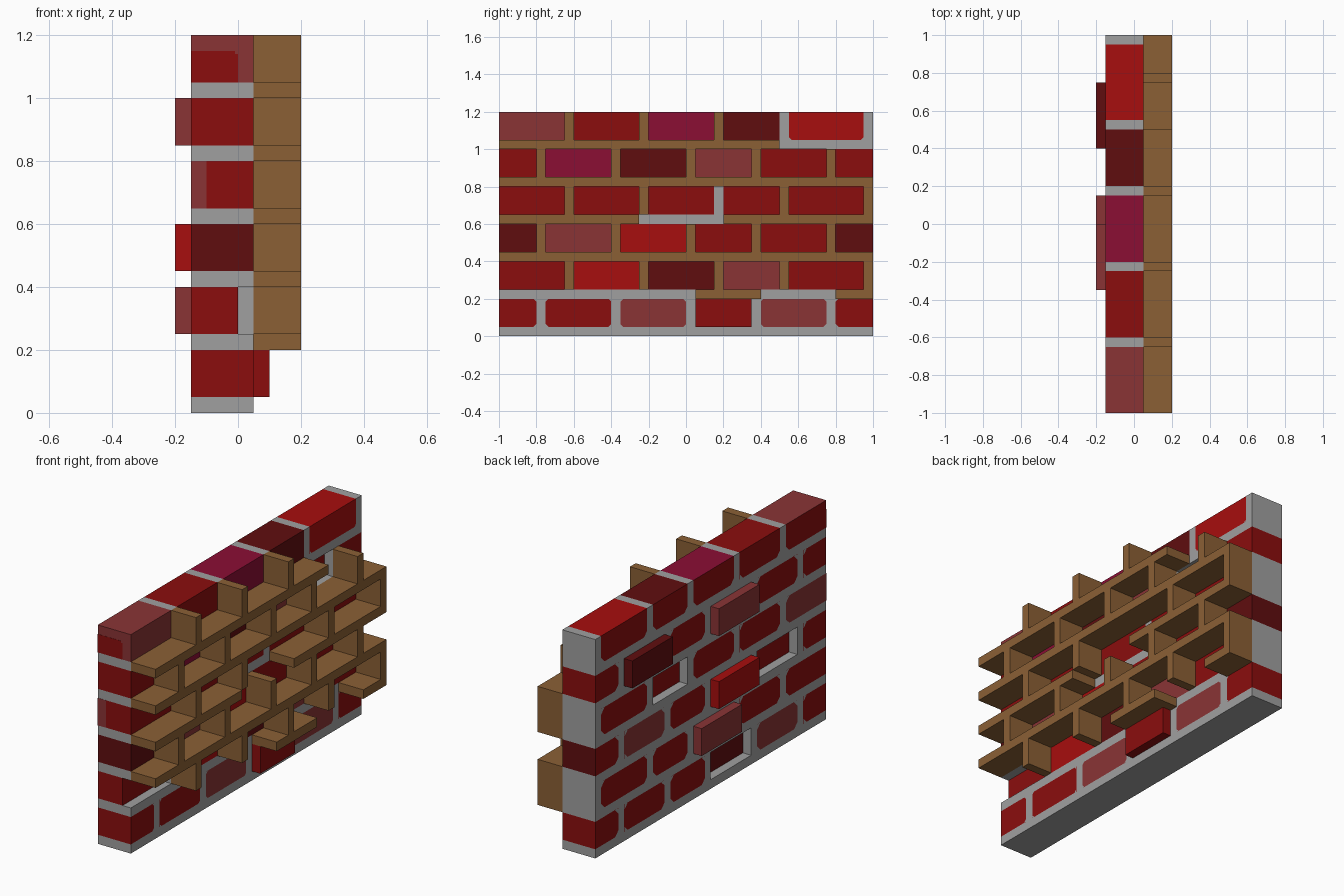
import bpy
import bmesh
from mathutils import Vector

if "Cube" in bpy.data.objects:
    bpy.data.objects.remove(bpy.data.objects["Cube"], do_unlink=True)


def linear(v):
    v /= 255
    return v / 12.92 if v < 0.04 else ((v + 0.055) / 1.055) ** 2.4


def material(name, r, g, b):
    colour = (linear(r), linear(g), linear(b), 1)
    mat = bpy.data.materials.new(name)
    mat.use_nodes = True
    mat.diffuse_color = colour
    mat.node_tree.nodes["Principled BSDF"].inputs["Base Color"].default_value = colour
    return mat


GREY = material("grey mortar", 160, 160, 160)
BROWN = material("brown mortar", 139, 96, 53)
BRICK = {
    "R": material("red brick", 139, 13, 13),
    "B": material("bright red brick", 167, 14, 14),
    "D": material("dark red brick", 96, 13, 15),
    "L": material("faded red brick", 138, 52, 53),
    "M": material("maroon brick", 139, 14, 52),
}

BACK, FACE, RIM = -0.15, 0.05, 0.2   # wall back, wall face, outer mortar
JOINT, COURSE, HEIGHT = 0.05, 0.2, 1.2


def finish(name, bm, mats):
    mesh = bpy.data.meshes.new(name)
    bm.to_mesh(mesh)
    bm.free()
    for mat in mats:
        mesh.materials.append(mat)
    obj = bpy.data.objects.new(name, mesh)
    bpy.context.collection.objects.link(obj)
    return obj


def add_box(bm, xs, ys, zs):
    verts = bmesh.ops.create_cube(bm, size=1)["verts"]
    for v in verts:
        v.co = [lo + (c + 0.5) * (hi - lo) for c, (lo, hi) in zip(v.co, (xs, ys, zs))]


def boxes(name, mat, parts):
    bm = bmesh.new()
    for part in parts:
        add_box(bm, *part)
    return finish(name, bm, [mat])


def brick(name, xs, ys, zs, front, back):
    obj = boxes(name, BRICK[front], [(xs, ys, zs)])
    obj.data.materials.append(BRICK[back])
    for poly in obj.data.polygons:
        if poly.normal.x < -0.5:
            poly.material_index = 1


def add_fillets(bm, x, ys, zs, size, side):
    """Small mortar triangles over the corners of a flush brick."""
    for y, sy in zip(ys, (1, -1)):
        for z, sz in zip(zs, (1, -1)):
            if abs(y) > 0.99 or z > HEIGHT - 0.01:
                continue
            pts = [Vector((x, y, z)), Vector((x, y + sy * size, z)),
                   Vector((x, y, z + sz * size))]
            if sy * sz * side < 0:
                pts.reverse()
            bm.faces.new([bm.verts.new(p) for p in pts])


# Left ends of the upright joints in the two kinds of course
JOINTS = ((-0.8, -0.4, 0, 0.35, 0.75), (-0.65, -0.25, 0.15, 0.5, 0.95))
FRONT = ("RRLRLR", "RBDLR", "DLBRRD", "RRRRR", "RMDLRR", "LRMDB")
REAR = ("RLDRRR", "RRLRR", "RRBRLR", "LRRRR", "RRLRDR", "RRRRR")

PROUD_BACK = {(1, 2), (2, 2), (4, 2), (4, 4)}
SUNK_BACK = {(0, 2), (2, 1), (3, 3)}
SUNK_FRONT = {(1, 0), (4, 4)}
PROUD_FRONT = {(0, 3)}
BARE_FRONT = {(0, n) for n in range(6)} | {(5, 4)}
BARE_JOINTS = {(0, n) for n in range(5)} | {(3, 2), (5, 3), (5, 4)}

# Bricks, course by course
upright, rim = [], []
fillets = bmesh.new()
for row in range(6):
    zs = (row * COURSE + JOINT, (row + 1) * COURSE)
    joints = JOINTS[row % 2]
    starts = [-1] + [j + JOINT for j in joints]
    for n, ys in enumerate(zip(starts, list(joints) + [1])):
        if ys[1] - ys[0] < 0.01:
            continue
        key = (row, n)
        front, back = FRONT[row][n], REAR[row][n]
        x0 = BACK + JOINT if key in SUNK_BACK else BACK
        x1 = FACE
        if key in SUNK_FRONT:
            x1 -= JOINT
        elif key in PROUD_FRONT:
            x1 += JOINT
        brick(f"brick_course_{row + 1}_{n + 1}", (x0, x1), ys, zs, front, back)
        if key in PROUD_BACK:
            boxes(f"proud_brick_{row + 1}_{n + 1}", BRICK[back],
                  [((BACK - JOINT, BACK), ys, zs)])
        elif key not in SUNK_BACK:
            add_fillets(fillets, BACK - 0.001, ys, zs, 0.03, -1)
        if key in BARE_FRONT - PROUD_FRONT:
            add_fillets(fillets, FACE + 0.001, ys, zs, 0.015, 1)
    for n, y in enumerate(joints):
        ys = (y, y + JOINT)
        upright.append(((BACK, FACE), ys, zs))
        if (row, n) not in BARE_JOINTS:
            rim.append(((FACE, RIM), ys, zs))
finish("mortar_corner_fillets", fillets, [GREY])

# Grey mortar body
beds = [((BACK, FACE), (-1, 1), (r * COURSE, r * COURSE + JOINT)) for r in range(6)]
boxes("mortar_beds", GREY, beds)
boxes("mortar_uprights", GREY, upright)

# Brown mortar standing out from the face, with gaps
SPANS = {1: [(0.05, 0.4), (0.8, 1)], 2: [(-1, 1)], 3: [(-1, -0.25), (0.2, 1)],
         4: [(-1, 1)], 5: [(-1, 0.5)]}
ledges = [((FACE, RIM), span, (r * COURSE, r * COURSE + JOINT))
          for r, spans in SPANS.items() for span in spans]
boxes("brown_mortar_ledges", BROWN, ledges)
boxes("brown_mortar_uprights", BROWN, rim)

# Painted patches on the front end
END = (-1.001, -1)
boxes("faded_end_strip", BRICK["L"], [((BACK, -0.1), END, (0.65, 0.8))])
boxes("red_end_patch", BRICK["R"], [((BACK, -0.01), END, (1.05, 1.15)),
                                    ((-0.01, 0), END, (1.05, 1.14))])
